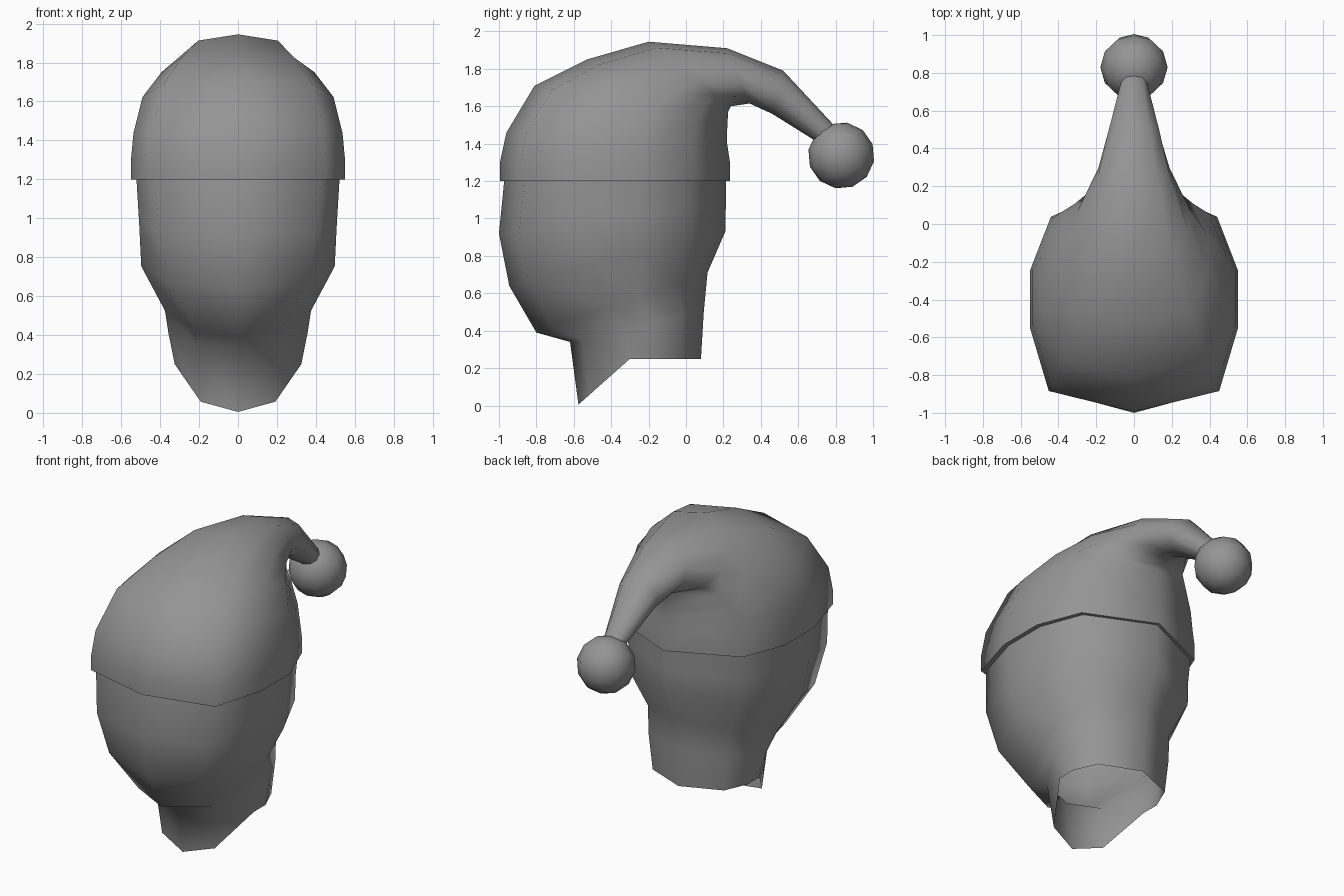
import bpy, bmesh, math
from mathutils import Vector

cube = bpy.data.objects.get("Cube")
if cube:
    bpy.data.objects.remove(cube)

grey = bpy.data.materials.new("plain grey")
grey.use_nodes = True
colour = (0.3, 0.3, 0.3, 1)
grey.diffuse_color = colour
grey.node_tree.nodes["Principled BSDF"].inputs["Base Color"].default_value = colour

# Half cross-sections, front to back: (share of half width, share of depth)
SQUARE = [(0, 0), (.82, .09), (1, .36), (1, .61), (.8, .84), (0, 1)]
NECK = [(0, 0), (.59, .09), (1, .42), (1, .61), (.8, .84), (0, 1)]
ROUND = [(math.sin(math.pi * i / 5), (1 - math.cos(math.pi * i / 5)) / 2) for i in range(6)]


def section(target, front, back, width, front_blend, back_blend):
    """Ten-sided ring between (y, z) points, blended from square to target."""
    half = []
    for i, ((sx, sf), (tx, tf)) in enumerate(zip(SQUARE, target)):
        blend = front_blend if i < 3 else back_blend
        x = width * (sx + (tx - sx) * blend)
        f = sf + (tf - sf) * blend
        half.append(Vector((x, front[0] + (back[0] - front[0]) * f,
                            front[1] + (back[1] - front[1]) * f)))
    return half + [Vector((-p.x, p.y, p.z)) for p in half[-2:0:-1]]


def finish(obj, angle):
    obj.data.materials.append(grey)
    bpy.ops.object.select_all(action='DESELECT')
    obj.select_set(True)
    bpy.context.view_layer.objects.active = obj
    bpy.ops.object.shade_smooth_by_angle(angle=math.radians(angle))


def loft(name, rings, cap_end=False):
    bm = bmesh.new()
    loops = [[bm.verts.new(p) for p in ring] for ring in rings]
    for a, b in zip(loops, loops[1:]):
        for i in range(len(a)):
            j = (i + 1) % len(a)
            bm.faces.new((a[i], a[j], b[j], b[i]))
    if cap_end:
        bm.faces.new(loops[-1])
    bmesh.ops.recalc_face_normals(bm, faces=bm.faces)
    mesh = bpy.data.meshes.new(name)
    bm.to_mesh(mesh)
    bm.free()
    obj = bpy.data.objects.new(name, mesh)
    bpy.context.collection.objects.link(obj)
    finish(obj, 70)


# Head, chin and neck, open at the slanted bottom edge
head = [section(NECK, *r) for r in [
    ((-.965, 1.3), (.215, 1.3), .525, 0, 0),
    ((-.975, 1.17), (.215, 1.17), .52, 0, 0),
    ((-1, .92), (.213, 1.07), .508, .1, 0),
    ((-.945, .64), (.21, .93), .497, .5, 0),
    ((-.8, .39), (.115, .71), .375, 1, 0),
    ((-.62, .34), (.095, .5), .357, 1, 0),
    ((-.575, 0), (.08, 0), .325, 1, 0)]]
for p in head[-1]:
    p.z = min(.25, .005 + .89 * (p.y + .575))
loft("head_and_neck", head)

# Drooping cap with a narrow underside lip
cap = [section(ROUND, *r) for r in [
    ((-.965, 1.2), (.21, 1.2), .52, 0, 0),
    ((-.995, 1.2), (.235, 1.2), .55, 0, 0),
    ((-.995, 1.3), (.235, 1.3), .55, 0, 0),
    ((-.96, 1.46), (.22, 1.4), .537, 0, 0),
    ((-.81, 1.71), (.22, 1.47), .495, .2, 0),
    ((-.53, 1.85), (.225, 1.57), .4, .4, .1),
    ((-.2, 1.945), (.24, 1.6), .3, .6, .1),
    ((.22, 1.91), (.34, 1.615), .195, .8, .7),
    ((.52, 1.79), (.46, 1.56), .14, 1, 1),
    ((.79, 1.5), (.7, 1.41), .07, 1, 1)]]
loft("cap", cap, cap_end=True)

# Bobble on the cap's tip, tilted with the tail
bpy.ops.mesh.primitive_uv_sphere_add(segments=12, ring_count=6, radius=.178,
                                     location=(0, .83, 1.337),
                                     rotation=(math.radians(20), 0, 0))
bobble = bpy.context.object
bobble.name = "bobble"
finish(bobble, 70)
